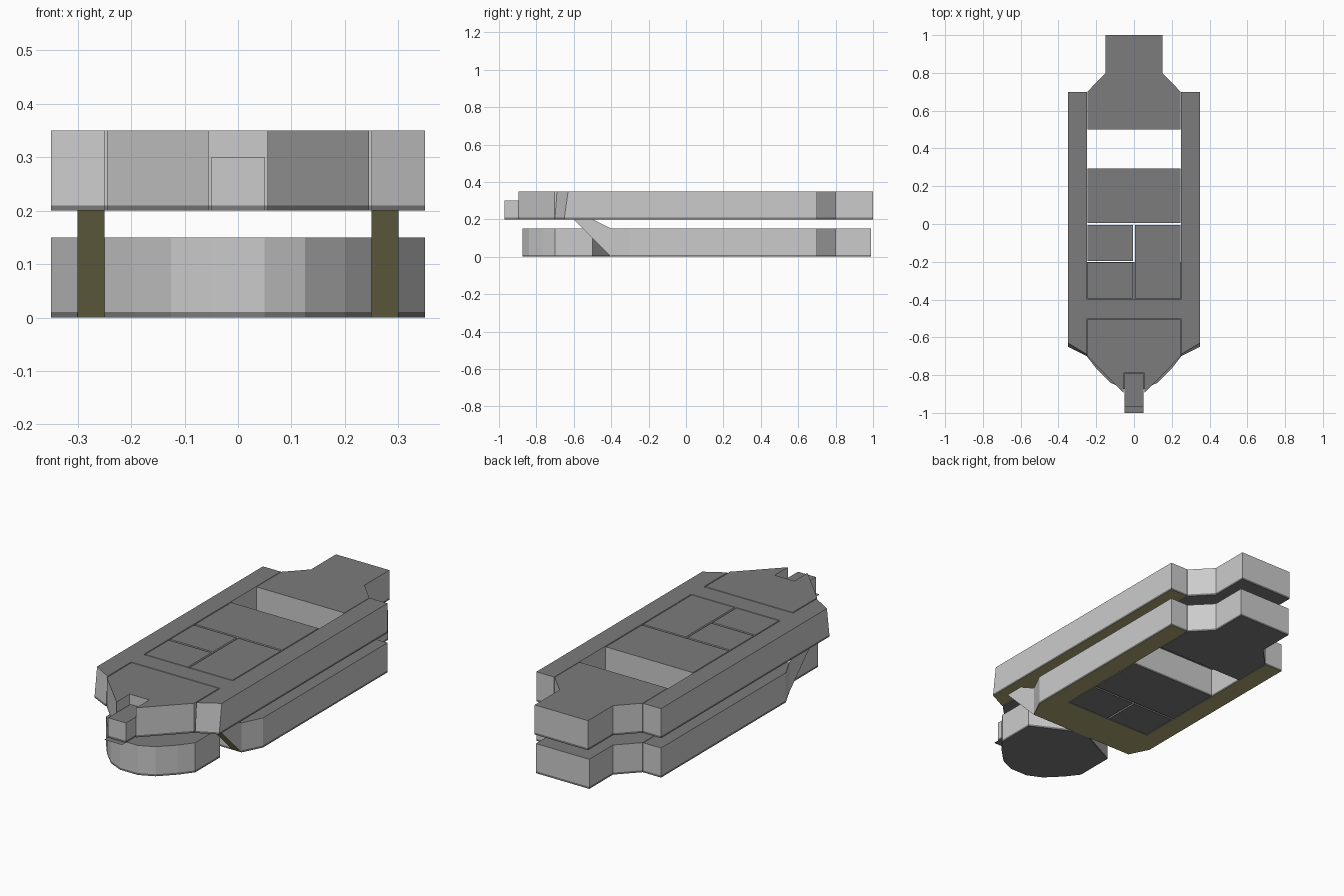
import bpy, bmesh

if "Cube" in bpy.data.objects:
    bpy.data.objects.remove(bpy.data.objects["Cube"])


def material(name, color):
    m = bpy.data.materials.new(name)
    m.diffuse_color = (*color, 1)
    m.use_nodes = True
    m.node_tree.nodes["Principled BSDF"].inputs["Base Color"].default_value = m.diffuse_color
    return m


GREY = material("wall_grey", (0.8, 0.8, 0.8))
DARK = material("deck_dark", (0.2, 0.2, 0.2))
OLIVE = material("underside_olive", (0.42, 0.40, 0.17))
LOW, HIGH, TALL, LIP = 0.0, 0.2, 0.15, 0.01


def finish(name, bm, mats):
    me = bpy.data.meshes.new(name)
    bm.to_mesh(me)
    bm.free()
    for m in mats:
        me.materials.append(m)
    ob = bpy.data.objects.new(name, me)
    bpy.context.collection.objects.link(ob)
    return ob


def mirrored(half):
    """Complete a +x half outline, listed counter-clockwise, across x = 0."""
    return half + [(-x, y) for x, y in reversed(half)]


def block(name, outline, z, height=TALL, under=DARK, top=None):
    """Upright prism: dark lip at the foot, grey walls, dark roof."""
    bm = bmesh.new()
    rings = [[bm.verts.new((x, y, h)) for x, y in pts]
             for pts, h in ((outline, z), (outline, z + LIP), (top or outline, z + height))]
    n = len(outline)
    for k in range(2):
        for i in range(n):
            j = (i + 1) % n
            f = bm.faces.new((rings[k][i], rings[k][j], rings[k + 1][j], rings[k + 1][i]))
            f.material_index = 1 - k
    bm.faces.new(rings[0][::-1]).material_index = 2
    bm.faces.new(rings[2]).material_index = 1
    bmesh.ops.recalc_face_normals(bm, faces=bm.faces)
    return finish(name, bm, (GREY, DARK, under))


def room(name, x0, x1, y0, y1, z):
    g = 0.005  # groove left around each room
    return block(name, [(x0 + g, y0 + g), (x1 - g, y0 + g), (x1 - g, y1 - g), (x0 + g, y1 - g)], z)


# Upper frame: side rails joined by a crossbar, with raked front ends
half = [(.25, -.5), (.25, -.7), (.35, -.65), (.35, .7), (.25, .7), (.25, -.4)]
raked = [(.25, -.5), (.25, -.69), (.35, -.63), (.35, .7), (.25, .7), (.25, -.4)]
block("upper_frame", mirrored(half), HIGH, under=OLIVE, top=mirrored(raked))

# Lower frame: side rails with chamfered fronts and a wide crossbar
half = [(.25, -.4), (.3, -.4), (.35, -.3), (.35, .7), (.25, .7), (.25, -.2)]
block("lower_frame", mirrored(half), LOW, under=OLIVE)

# Tail blocks on both decks
for name, z, end in (("upper_tail", HIGH, 1.0), ("lower_tail", LOW, .99)):
    block(name, mirrored([(.247, .5), (.247, .7), (.15, .8), (.15, end)]), z)

# Upper cabin with the notch for the nose
block("upper_cabin", mirrored([(.055, -.79), (.055, -.895), (.245, -.702), (.245, -.505)]), HIGH)

# Lower cabin with a rounded front and tapered rear
block("lower_cabin", mirrored([(.05, -.875), (.125, -.84), (.2, -.765), (.25, -.7),
                               (.25, -.5), (.05, -.4)]), LOW)

# Nose and its thin floor plate
block("nose", mirrored([(.05, -.97), (.05, -.792)]), HIGH, height=.1)
bm = bmesh.new()
bm.faces.new([bm.verts.new((x, y, HIGH)) for x, y in mirrored([(.05, -1), (.05, -.97)])])
finish("nose_plate", bm, (DARK,))

# Rooms
room("upper_hall", -.25, .25, 0, .3, HIGH)
room("upper_room_left_rear", -.25, 0, -.2, 0, HIGH)
room("upper_room_left_front", -.25, 0, -.4, -.2, HIGH)
room("upper_room_right", 0, .25, -.4, 0, HIGH)
room("lower_hall", -.25, .25, 0, .3, LOW)
room("lower_room_left", -.25, 0, -.2, 0, LOW)
room("lower_room_right", 0, .25, -.2, 0, LOW)

# Sloped struts linking the decks
profile = [(-.4, 0), (-.6, .2), (-.5, .2), (-.4, .15)]
for side, label in ((1, "right"), (-1, "left")):
    bm = bmesh.new()
    a, b = ([bm.verts.new((side * x, y, z)) for y, z in profile] for x in (.25, .3))
    bm.faces.new(a)
    bm.faces.new(b[::-1])
    for i in range(4):
        j = (i + 1) % 4
        f = bm.faces.new((a[i], b[i], b[j], a[j]))
        f.material_index = 1 if i == 0 else 0
    bmesh.ops.recalc_face_normals(bm, faces=bm.faces)
    finish("strut_" + label, bm, (GREY, OLIVE))
